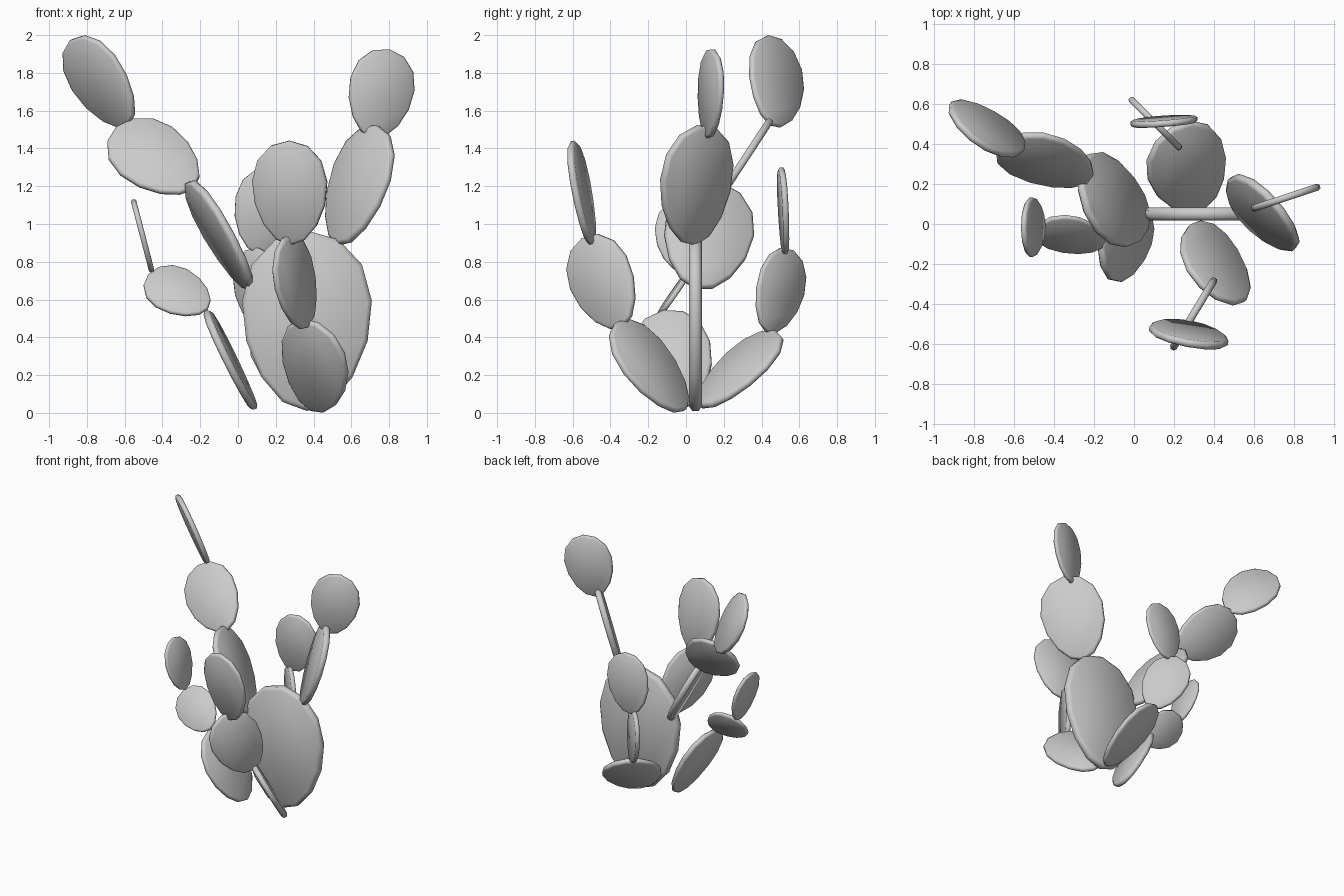
import bpy, bmesh, math
from mathutils import Vector

if "Cube" in bpy.data.objects:
    bpy.data.objects.remove(bpy.data.objects["Cube"])

SIDES = 14


def pad(name, base, tip, across, width=0.7):
    """Flat egg-shaped cactus pad from base to tip; 'across' is its width direction."""
    base, tip = Vector(base), Vector(tip)
    axis = tip - base
    length = axis.length
    along = axis.normalized()
    side = Vector(across)
    side = (side - along * side.dot(along)).normalized()
    normal = side.cross(along)
    half_l, half_w = length / 2, length * width / 2
    thick = half_w * 0.2
    mid = (base + tip) / 2

    bm = bmesh.new()
    loops = []
    # rounded rim: (inset, height) as fractions of the thickness
    for inset, h in ((0.35, -0.5), (0.0, -0.25), (0.0, 0.25), (0.35, 0.5)):
        loop = []
        for i in range(SIDES):
            a = 2 * math.pi * i / SIDES
            u = math.sin(a) * (1 - 0.15 * math.cos(a)) * (half_w * 1.02 - inset * thick)
            v = -math.cos(a) * (half_l - inset * thick)
            loop.append(bm.verts.new(mid + side * u + along * v + normal * h * thick))
        loops.append(loop)
    for lo, hi in zip(loops, loops[1:]):
        for i in range(SIDES):
            j = (i + 1) % SIDES
            bm.faces.new((lo[i], lo[j], hi[j], hi[i]))
    bm.faces.new(loops[0][::-1])
    bm.faces.new(loops[-1])
    bmesh.ops.recalc_face_normals(bm, faces=bm.faces)
    for f in bm.faces:
        f.smooth = True
    mesh = bpy.data.meshes.new(name)
    bm.to_mesh(mesh)
    bm.free()
    bpy.context.collection.objects.link(bpy.data.objects.new(name, mesh))


# main upright pad
pad("main_pad", (.365, .05, .01), (.365, .05, .965), (1, 0, 0))

# front branch
pad("front_lower_pad", (.39, -.005, .015), (.42, -.375, .475), (.33, -.18, -.165))
pad("front_middle_pad", (.37, -.333, .455), (.24, -.547, .925), (-.518, -.855, 0))
pad("front_upper_pad", (.28, -.5, .89), (.27, -.6, 1.44), (.38, -.07, -.01))

# back branch
pad("back_lower_pad", (.35, .08, .03), (.19, .48, .43), (.345, .2, -.066))
pad("back_middle_pad", (.185, .425, .43), (.045, .565, .86), (-.707, .707, 0))
pad("back_upper_pad", (.11, .525, .84), (.18, .505, 1.3), (.34, .03, -.05))

# tall left branch
pad("tall_left_lower_pad", (.07, .05, .66), (-.27, .18, 1.22), (-.05, .44, -.137))
pad("tall_left_middle_pad", (-.235, .21, 1.19), (-.645, .42, 1.51), (.68, .4, .61))
pad("tall_left_upper_pad", (-.575, .45, 1.525), (-.885, .5, 1.975), (-.23, .29, -.19))

# right branch
pad("right_lower_pad", (.53, .045, .89), (.74, .065, 1.52), (.27, -.36, -.09))
pad("right_upper_pad", (.71, .115, 1.455), (.8, .145, 1.925), (.33, .11, -.07), 0.73)

# low left branch
pad("low_left_lower_pad", (.09, -.02, .02), (-.17, -.12, .54), (0, .39, .08))
pad("low_left_middle_pad", (-.16, -.115, .55), (-.475, .0, .73), (.55, .5, .67), 0.75)
pad("low_left_upper_pad", (-.455, -.01, .745), (-.555, -.02, 1.13), (0, 1, 0), 0.73)
